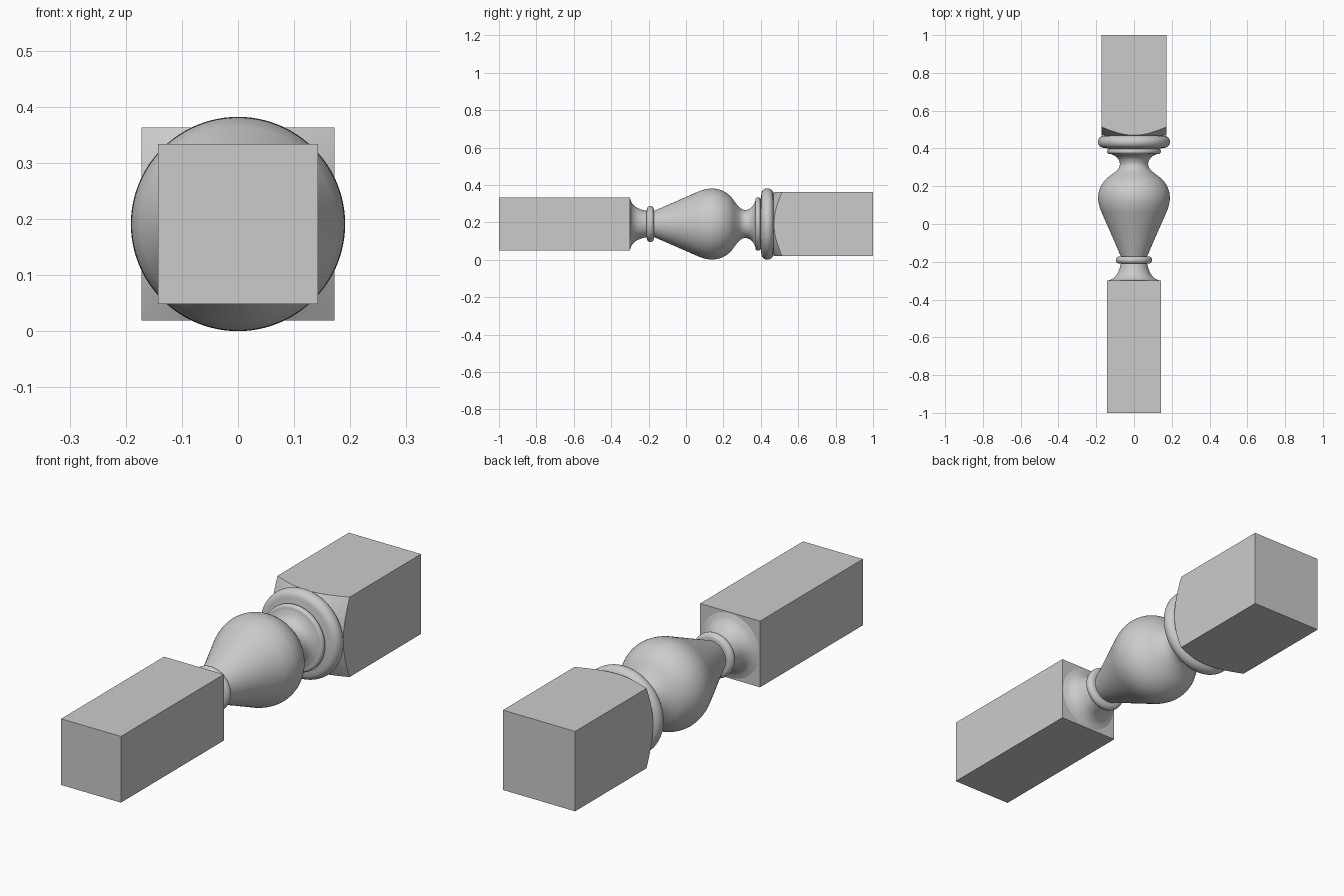
import bpy, bmesh, math
from mathutils import Vector, Matrix

if "Cube" in bpy.data.objects:
    bpy.data.objects.remove(bpy.data.objects["Cube"])

ZC = 0.191      # height of the turning axis
SEGS = 96


def finish(bm, name):
    bmesh.ops.recalc_face_normals(bm, faces=bm.faces[:])
    me = bpy.data.meshes.new(name)
    bm.to_mesh(me)
    bm.free()
    ob = bpy.data.objects.new(name, me)
    bpy.context.collection.objects.link(ob)
    return ob


def lathe(name, profile):
    """Turn (y, radius) points around the y axis at height ZC."""
    bm = bmesh.new()
    vs = [bm.verts.new((r, y, ZC)) for y, r in profile]
    es = [bm.edges.new(p) for p in zip(vs, vs[1:])]
    bmesh.ops.spin(bm, geom=vs + es, cent=(0, 0, ZC), axis=(0, 1, 0),
                   angle=2 * math.pi, steps=SEGS, use_duplicate=False)
    bmesh.ops.remove_doubles(bm, verts=bm.verts[:], dist=1e-5)
    return finish(bm, name)


def block(name, half, y0, y1):
    bm = bmesh.new()
    bmesh.ops.create_cube(bm, size=1, matrix=Matrix.Translation((0, (y0 + y1) / 2, ZC))
                          @ Matrix.Diagonal((2 * half, y1 - y0, 2 * half, 1)))
    return finish(bm, name)


def smooth_curve(pts, n=6):
    """Catmull-Rom curve through the points."""
    p = [Vector(q) for q in pts]
    p = [2 * p[0] - p[1]] + p + [2 * p[-1] - p[-2]]
    out = []
    for a, b, c, d in zip(p, p[1:], p[2:], p[3:]):
        for i in range(n):
            t = i / n
            out.append(0.5 * (2 * b + (c - a) * t + (2 * a - 5 * b + 4 * c - d) * t * t
                              + (3 * b - a - 3 * c + d) * t ** 3))
    return [tuple(q) for q in out] + [tuple(pts[-1])]


def bead(y0, y1, r_max, n=14):
    """Half-round ring between y0 and y1."""
    h = (y1 - y0) / 2
    return [((y0 + y1) / 2 - h * math.cos(math.pi * i / n),
             r_max - h + h * math.sin(math.pi * i / n)) for i in range(n + 1)]


# Turned middle: foot cove, small bead, vase, neck, collar bead, large ring
profile = smooth_curve([(-0.3, 0.138), (-0.289, 0.112), (-0.268, 0.091),
                        (-0.24, 0.078), (-0.21, 0.070)])
profile += bead(-0.21, -0.172, 0.096)
profile += smooth_curve([(-0.171, 0.070), (-0.06, 0.118), (0.04, 0.162), (0.09, 0.182),
                         (0.14, 0.190), (0.19, 0.180), (0.235, 0.151), (0.27, 0.107),
                         (0.293, 0.083), (0.318, 0.075), (0.343, 0.083),
                         (0.36, 0.100), (0.37, 0.122)])
profile += bead(0.371, 0.398, 0.143)
profile += bead(0.403, 0.467, 0.191)
profile += [(0.472, 0.15)]
shaft = lathe("turned_shaft", profile)

# Square blocks at each end
front = block("front_block", 0.1425, -1.0, -0.3)
back = block("back_block", 0.172, 0.468, 1.0)

# Conical turning that rounds the shoulders of the back block
cone = lathe("shoulder_cutter", [(0.46, 0), (0.46, 0.155), (0.56, 0.318), (1.1, 0.318), (1.1, 0)])
cone.hide_render = True
cone.hide_set(True)
mod = back.modifiers.new("shoulder", 'BOOLEAN')
mod.operation = 'INTERSECT'
mod.solver = 'EXACT'
mod.object = cone
bpy.context.view_layer.objects.active = back
back.select_set(True)
bpy.ops.object.modifier_apply(modifier=mod.name)
bpy.data.objects.remove(cone)

# Smooth turned faces, crisp block edges
for ob in (shaft, front, back):
    ob.select_set(True)
bpy.ops.object.shade_smooth_by_angle(angle=math.radians(30))
